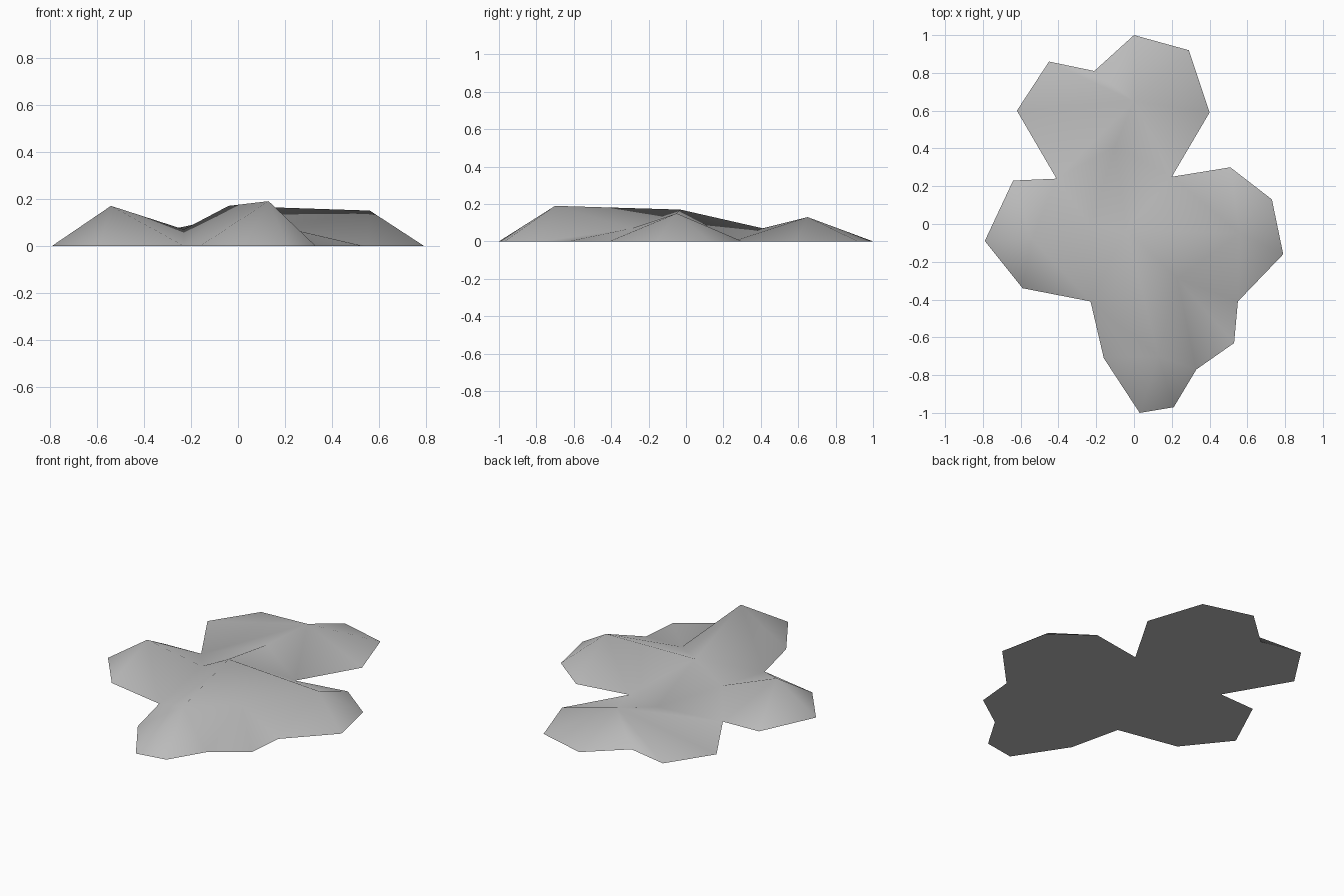
import bpy
import bmesh
import math

default_cube = bpy.data.objects.get("Cube")
if default_cube:
    bpy.data.objects.remove(default_cube, do_unlink=True)


def make_material(name, colour):
    material = bpy.data.materials.new(name)
    material.use_nodes = True
    material.diffuse_color = colour
    shader = material.node_tree.nodes["Principled BSDF"]
    shader.inputs["Base Color"].default_value = colour
    shader.inputs["Roughness"].default_value = 0.9
    return material


# Ground outline, clockwise from the back tip
OUTLINE = [(0, 1), (.29, .92), (.4, .59), (.2, .25), (.51, .3), (.73, .13), (.79, -.16),
           (.55, -.41), (.53, -.63), (.33, -.77), (.21, -.97), (.03, -1), (-.16, -.71),
           (-.23, -.41), (-.59, -.34), (-.79, -.09), (-.64, .23), (-.41, .24),
           (-.62, .6), (-.45, .86), (-.21, .81)]

# Peaks of the lobes and the saddles between them
HEIGHTS = {
    "back_peak": (0, .65, .13),
    "left_peak": (.56, -.05, .15),
    "front_peak": (.13, -.7, .19),
    "right_peak": (-.54, -.08, .17),
    "middle_peak": (-.04, -.03, .17),
    "back_saddle": (-.1, .41, .07),
    "left_saddle": (.23, -.29, .07),
    "right_saddle": (-.23, -.01, .07),
}

# Each high point fans down to a run of outline corners (first, last)
FANS = {
    "back_peak": (17, 24),
    "left_peak": (3, 7),
    "left_saddle": (7, 9),
    "front_peak": (9, 13),
    "right_peak": (13, 17),
}

# Triangles joining neighbouring fans; numbers are outline corners
JOINS = [
    ("back_peak", 3, "back_saddle"),
    ("back_peak", "back_saddle", 17),
    ("back_saddle", 3, "middle_peak"),
    ("back_saddle", "middle_peak", "right_saddle"),
    ("back_saddle", "right_saddle", 17),
    ("middle_peak", 3, "left_peak"),
    ("middle_peak", "left_peak", "left_saddle"),
    ("left_peak", 7, "left_saddle"),
    ("left_saddle", 9, "front_peak"),
    ("middle_peak", "left_saddle", "front_peak"),
    ("middle_peak", "front_peak", 13),
    ("middle_peak", 13, "right_saddle"),
    ("right_peak", "right_saddle", 13),
    ("right_peak", 17, "right_saddle"),
]

bm = bmesh.new()
points = {i: bm.verts.new((x, y, 0)) for i, (x, y) in enumerate(OUTLINE)}
points.update({name: bm.verts.new(place) for name, place in HEIGHTS.items()})


def add_face(*keys):
    bm.faces.new([points[key] for key in keys])


# Sloping lobes
count = len(OUTLINE)
for peak, (first, last) in FANS.items():
    for i in range(first, last):
        add_face(peak, i % count, (i + 1) % count)

# Ridges and saddles
for triangle in JOINS:
    add_face(*triangle)

# Flat underside
add_face(*range(count))
bmesh.ops.recalc_face_normals(bm, faces=bm.faces[:])

mesh = bpy.data.meshes.new("rocky_mound")
bm.to_mesh(mesh)
bm.free()
mesh.materials.append(make_material("stone_grey", (.5, .5, .5, 1)))
mound = bpy.data.objects.new("rocky_mound", mesh)
bpy.context.collection.objects.link(mound)

# Soft slopes with a crisp rim at the ground
bpy.ops.object.select_all(action='DESELECT')
mound.select_set(True)
bpy.context.view_layer.objects.active = mound
bpy.ops.object.shade_smooth_by_angle(angle=math.radians(70))
